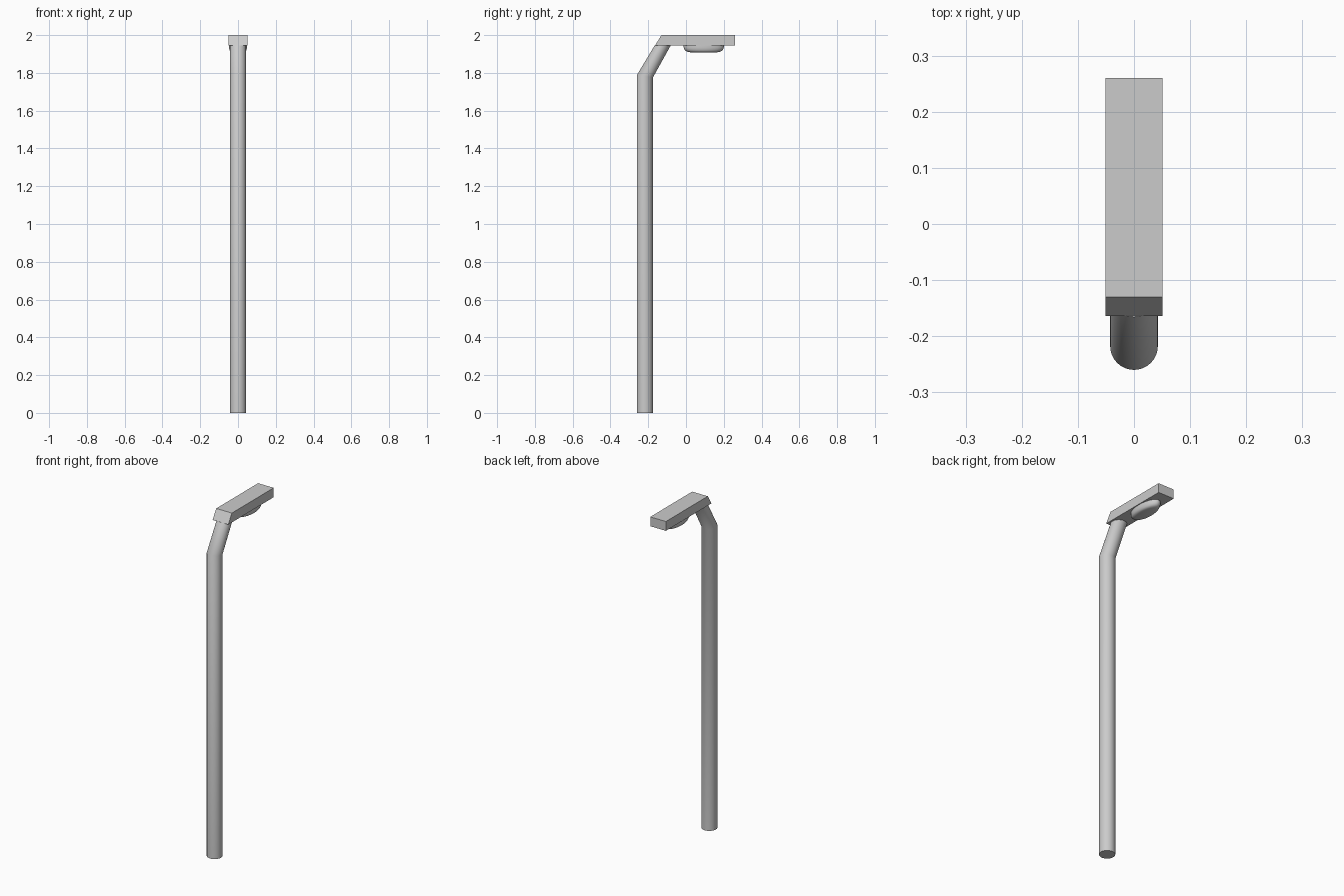
import bpy, bmesh, math

if "Cube" in bpy.data.objects:
    bpy.data.objects.remove(bpy.data.objects["Cube"])

N = 32


def make(name, bm, smooth=True):
    bmesh.ops.recalc_face_normals(bm, faces=bm.faces[:])
    me = bpy.data.meshes.new(name)
    bm.to_mesh(me)
    bm.free()
    ob = bpy.data.objects.new(name, me)
    bpy.context.collection.objects.link(ob)
    if smooth:
        bpy.ops.object.select_all(action='DESELECT')
        bpy.context.view_layer.objects.active = ob
        ob.select_set(True)
        bpy.ops.object.shade_smooth_by_angle(angle=math.radians(40))
    return ob


def loft(name, rings, sides):
    """Skin rings given as (centre y, z, x radius, y radius, tilt) and cap the ends."""
    bm = bmesh.new()
    loops = []
    for cy, z, rx, ry, tilt in rings:
        loop = []
        for i in range(sides):
            a = 2 * math.pi * i / sides
            s = math.sin(a)
            loop.append(bm.verts.new((rx * math.cos(a), cy + ry * s, z - tilt * s)))
        loops.append(loop)
    for lo, hi in zip(loops, loops[1:]):
        for i in range(sides):
            j = (i + 1) % sides
            bm.faces.new((lo[i], lo[j], hi[j], hi[i]))
    bm.faces.new(loops[0][::-1])
    bm.faces.new(loops[-1])
    return make(name, bm)


# Pole with its bent upper end
R = 0.0425
loft("pole", [(-0.2175, 0, R, R, 0),
              (-0.2175, 1.782, R, R, 0.006),
              (-0.123, 1.946, R, R, 0)], N)

# Lamp head: side profile extruded across x
bm = bmesh.new()
profile = [(-0.164, 1.945), (0.26, 1.945), (0.26, 2.0), (-0.13, 2.0)]
face = bm.faces.new([bm.verts.new((-0.051, y, z)) for y, z in profile])
ext = bmesh.ops.extrude_face_region(bm, geom=[face])
bmesh.ops.translate(bm, vec=(0.102, 0, 0),
                    verts=[v for v in ext["geom"] if isinstance(v, bmesh.types.BMVert)])
make("lamp_head", bm, smooth=False)

# Oval lens under the head, rounded towards a flat bottom
cy, rx, ry = 0.094, 0.047, 0.106
lens = [(1.0, 1.946), (1.0, 1.934), (0.97, 1.925), (0.91, 1.917),
        (0.82, 1.912), (0.68, 1.909)]
loft("lens", [(cy, z, rx * s, ry * s, 0) for s, z in lens], N)
